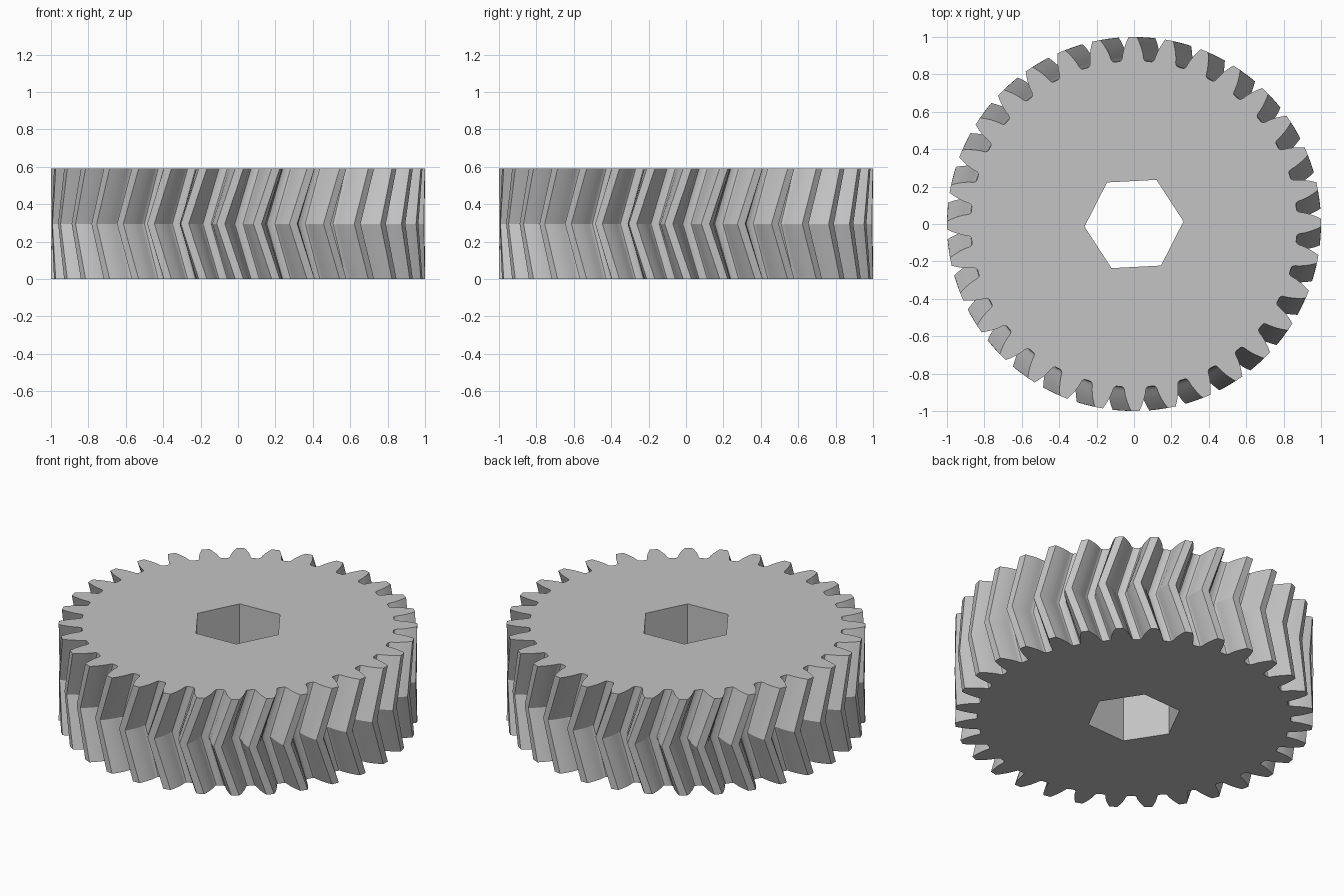
import bpy, bmesh
from math import radians, pi, cos, sin, tan, acos

if "Cube" in bpy.data.objects:
    bpy.data.objects.remove(bpy.data.objects["Cube"], do_unlink=True)

TEETH = 32
HEIGHT = 0.59
TIP_R = 1.0
PITCH_R = TEETH / (TEETH + 2)
PRESSURE = radians(20)
BASE_R = PITCH_R * cos(PRESSURE)
TWIST = radians(-5.7)      # turn of the middle section
PHASE = radians(0.4)       # turn of the end sections

# Material
steel = bpy.data.materials.new("grey metal")
steel.use_nodes = True
grey = (0.55, 0.55, 0.55, 1)
steel.diffuse_color = grey
steel.node_tree.nodes["Principled BSDF"].inputs["Base Color"].default_value = grey


def half_angle(r):
    """Half the tooth's angular thickness on an involute flank."""
    a = acos(min(1, BASE_R / r))
    return pi / (2 * TEETH) + (tan(PRESSURE) - PRESSURE) - (tan(a) - a)


# One tooth: root fillet, involute flank, tip, mirrored flank
flank = [(0.872, 0.082), (0.875, 0.073), (0.882, 0.067)]
flank += [(r, half_angle(r)) for r in (0.893, 0.915, 0.945, 0.975, TIP_R)]
tooth = [(r, -a) for r, a in flank] + [(r, a) for r, a in reversed(flank)]


def gear_loop(bm, z, turn):
    return [bm.verts.new((r * cos(t), r * sin(t), z))
            for k in range(TEETH)
            for r, a in tooth
            for t in [a + turn + 2 * pi * k / TEETH]]


def hex_loop(bm, z):
    angles = [radians(3 + 60 * k) for k in range(6)]
    return [bm.verts.new((0.265 * cos(t), 0.265 * sin(t), z)) for t in angles]


def join_loops(bm, low, high):
    n = len(low)
    for i in range(n):
        j = (i + 1) % n
        bm.faces.new((low[i], low[j], high[j], high[i]))


def loop_edges(bm, loop):
    return [bm.edges.get((loop[i - 1], loop[i])) for i in range(len(loop))]


bm = bmesh.new()

# Herringbone toothed rim
sections = [gear_loop(bm, 0, PHASE),
            gear_loop(bm, HEIGHT / 2, PHASE + TWIST),
            gear_loop(bm, HEIGHT, PHASE)]
join_loops(bm, sections[0], sections[1])
join_loops(bm, sections[1], sections[2])

# Hexagonal bore
bore = [hex_loop(bm, 0), hex_loop(bm, HEIGHT)]
join_loops(bm, bore[0], bore[1])

# Flat end faces around the bore
for outer, inner in ((sections[0], bore[0]), (sections[2], bore[1])):
    bmesh.ops.triangle_fill(bm, use_beauty=True,
                            edges=loop_edges(bm, outer) + loop_edges(bm, inner))
bmesh.ops.recalc_face_normals(bm, faces=bm.faces)

mesh = bpy.data.meshes.new("herringbone_gear")
bm.to_mesh(mesh)
bm.free()
mesh.materials.append(steel)
gear = bpy.data.objects.new("herringbone_gear", mesh)
bpy.context.collection.objects.link(gear)

# Smooth flanks with sharp tips, rims and chevron ridge
bpy.context.view_layer.objects.active = gear
gear.select_set(True)
bpy.ops.object.shade_smooth_by_angle(angle=radians(25))
